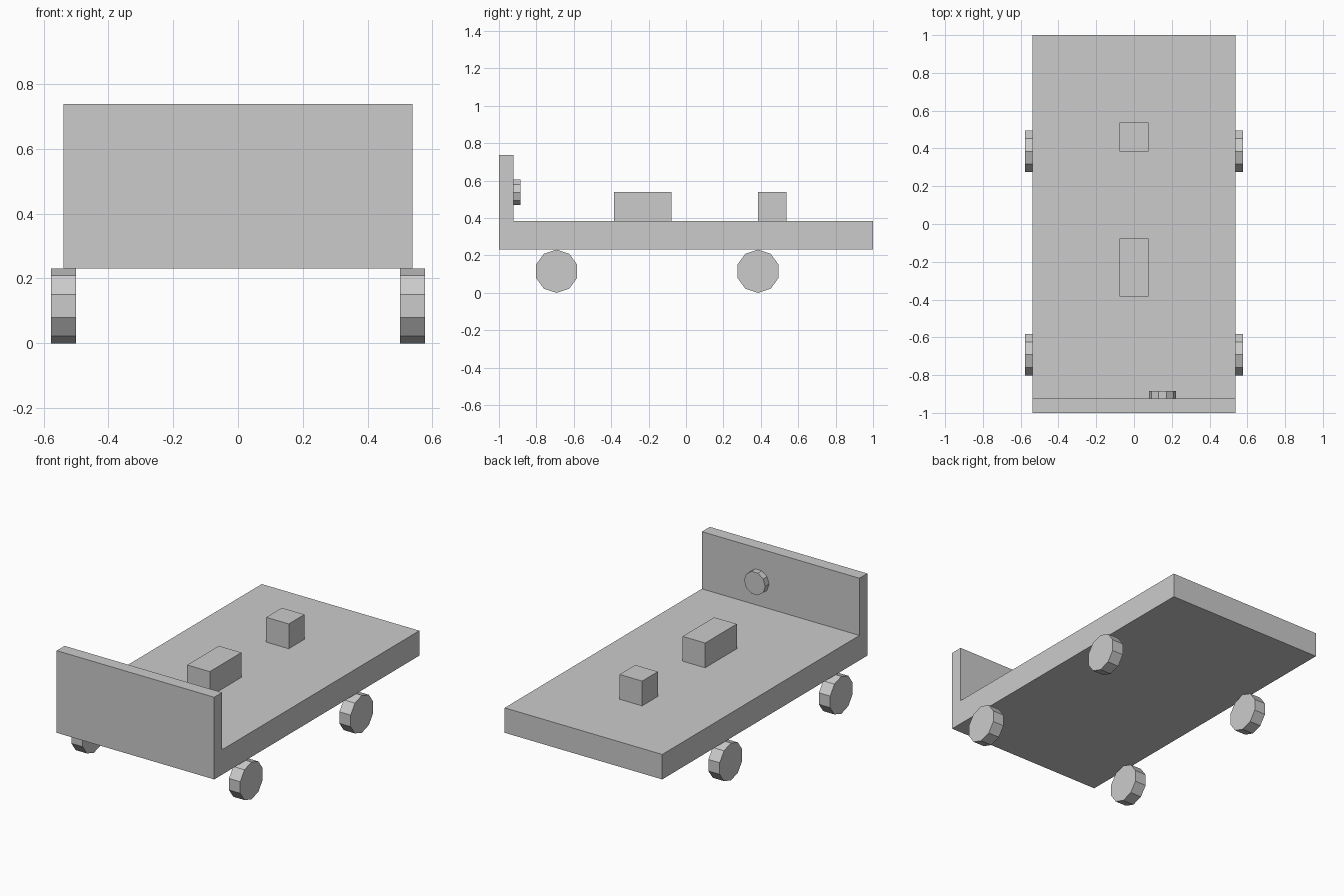
import bpy, bmesh
from math import pi
from mathutils import Matrix

if "Cube" in bpy.data.objects:
    bpy.data.objects.remove(bpy.data.objects["Cube"])


def finish(name, bm):
    bmesh.ops.recalc_face_normals(bm, faces=bm.faces)
    mesh = bpy.data.meshes.new(name)
    bm.to_mesh(mesh)
    bm.free()
    obj = bpy.data.objects.new(name, mesh)
    bpy.context.collection.objects.link(obj)
    return obj


def box(name, x, y, z):
    bm = bmesh.new()
    size = [r[1] - r[0] for r in (x, y, z)]
    mid = [(r[0] + r[1]) / 2 for r in (x, y, z)]
    bmesh.ops.create_cube(bm, size=1, matrix=Matrix.Translation(mid) @ Matrix.Diagonal((*size, 1)))
    return finish(name, bm)


def disc(name, centre, radius, width, rotation):
    bm = bmesh.new()
    bmesh.ops.create_cone(bm, cap_ends=True, segments=10, radius1=radius, radius2=radius,
                          depth=width, matrix=Matrix.Translation(centre) @ rotation)
    return finish(name, bm)


# Chassis: L-shaped side profile (deck and front panel) extruded across x
W = 0.538
profile = [(-1, 0.231), (1, 0.231), (1, 0.385), (-0.923, 0.385), (-0.923, 0.738), (-1, 0.738)]
bm = bmesh.new()
face = bm.faces.new([bm.verts.new((-W, y, z)) for y, z in profile])
ext = bmesh.ops.extrude_face_region(bm, geom=[face], use_keep_orig=True)
moved = [v for v in ext["geom"] if isinstance(v, bmesh.types.BMVert)]
bmesh.ops.translate(bm, verts=moved, vec=(2 * W, 0, 0))
finish("chassis", bm)

# Seats on the deck
box("front_seat", (-0.077, 0.077), (-0.385, -0.077), (0.385, 0.538))
box("rear_seat", (-0.077, 0.077), (0.385, 0.538), (0.385, 0.538))

# Ten-sided road wheels, a vertex pointing straight up
axle = Matrix.Rotation(pi / 2, 4, 'Z') @ Matrix.Rotation(pi / 2, 4, 'X')
for side, x in (("left", -0.538), ("right", 0.538)):
    for end, y in (("front", -0.692), ("rear", 0.385)):
        disc(f"{end}_{side}_wheel", (x, y, 0.1154), 0.1154, 0.077, axle)

# Steering wheel behind the front panel, vertices pointing sideways
turn = Matrix.Rotation(pi / 2, 4, 'X') @ Matrix.Rotation(pi / 2, 4, 'Z')
disc("steering_wheel", (0.151, -0.904, 0.537), 0.072, 0.038, turn)
